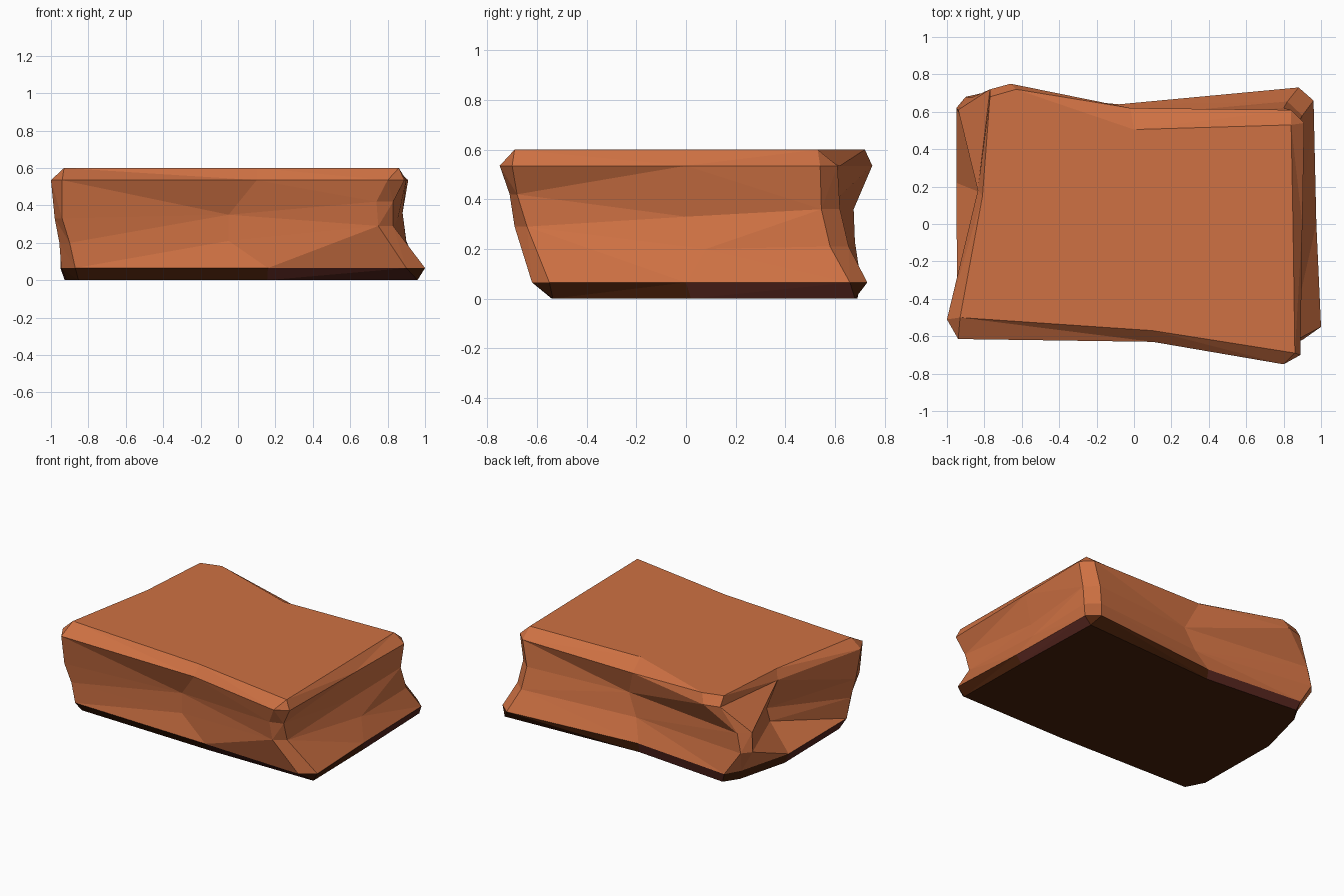
import bpy, bmesh

if "Cube" in bpy.data.objects:
    bpy.data.objects.remove(bpy.data.objects["Cube"])

def material(name, rgb):
    m = bpy.data.materials.new(name)
    m.diffuse_color = (*rgb, 1)
    m.use_nodes = True
    m.node_tree.nodes["Principled BSDF"].inputs["Base Color"].default_value = m.diffuse_color
    return m

# Chamfered corners: heights of the two waist levels, then (ax, ay, bx, by)
# from the bottom rim to the top rim, counter-clockwise from front left.
corners = [
    ((.20, .33), [(-.945, -.43, -.87, -.56), (-.955, -.46, -.90, -.56),
                  (-.98, -.48, -.94, -.58), (-1.0, -.51, -.94, -.615)]),
    ((.29, .42), [(.90, -.62, 1.0, -.55), (.75, -.69, .83, -.64),
                  (.74, -.71, .83, -.68), (.80, -.75, .89, -.70)]),
    ((.21, .36), [(.96, .66, .88, .73), (.90, .58, .82, .655),
                  (.88, .545, .80, .62), (.91, .54, .84, .61)]),
    ((.23, .36), [(-.79, .705, -.85, .60), (-.90, .68, -.95, .62),
                  (-.87, .675, -.94, .61), (-.66, .75, -.77, .72)]),
]
# Middle of the front, right, back and left sides, same levels
middles = [
    ((.21, .35), [(.16, -.59), (-.05, -.55), (-.05, -.55), (.10, -.63)]),
    ((.20, .33), [(.975, 0), (.90, .08), (.855, 0), (.90, 0)]),
    ((.21, .36), [(-.08, .64), (-.02, .58), (.05, .56), (-.02, .62)]),
    ((.21, .30), [(-.95, .22), (-.75, .14), (-.73, .15), (-.835, .18)]),
]
# Flat top outline: corner a, corner b, middle of the next side
top = [(-.93, -.50), (-.93, -.50), (.10, -.57),
       (.86, -.69), (.86, -.69), (.85, 0),
       (.84, .53), (.84, .53), (.0, .505),
       (-.63, .72), (-.77, .68), (-.81, .15)]

RIM_LOW, RIM_HIGH, TOP = .065, .535, .60

# Rock rings from the ground up
rings = [[] for _ in range(6)]
for (cz, cp), (mz, mp) in zip(corners, middles):
    ax, ay, bx, by = cp[0]
    foot = ((ax + bx) / 2 * 1.01, (ay + by) / 2 * .95 + .02, 0)
    if foot[0] < 0:      # the left feet keep their bevelled corners
        rings[0] += [(ax * .97, ay * .95 + .02, 0), (bx * .98, by * .95 + .02, 0)]
    else:
        rings[0] += [foot, foot]
    rings[0].append((mp[0][0] * .975, mp[0][1] * .95 + .02, 0))
    cl = (RIM_LOW, *cz, RIM_HIGH)
    ml = (RIM_LOW, *mz, RIM_HIGH)
    for i in range(4):
        ax, ay, bx, by = cp[i]
        rings[i + 1] += [(ax, ay, cl[i]), (bx, by, cl[i]), (*mp[i], ml[i])]
rings[5] = [(x, y, TOP) for x, y in top]

bm = bmesh.new()
loops = [[bm.verts.new(p) for p in ring] for ring in rings]
n = len(top)
for level in range(5):
    lo, hi = loops[level], loops[level + 1]
    for i in range(n):
        j = (i + 1) % n
        f = bm.faces.new((lo[i], lo[j], hi[j], hi[i]))
        # lower bevel: dark, with the second half of each side reddish
        f.material_index = (2 if i % 3 == 2 else 1) if level == 0 else 0
bm.faces.new(loops[5]).material_index = 0
bm.faces.new(loops[0][::-1]).material_index = 1
bmesh.ops.remove_doubles(bm, verts=bm.verts, dist=.0005)
bmesh.ops.triangulate(bm, faces=[f for f in bm.faces if len(f.verts) == 4])
bmesh.ops.recalc_face_normals(bm, faces=bm.faces)

mesh = bpy.data.meshes.new("rock_slab")
bm.to_mesh(mesh)
bm.free()
for m in (material("orange_clay", (.62, .165, .056)),
          material("dark_brown", (.065, .014, .003)),
          material("dark_red_brown", (.085, .017, .012))):
    mesh.materials.append(m)
rock = bpy.data.objects.new("rock_slab", mesh)
bpy.context.collection.objects.link(rock)
